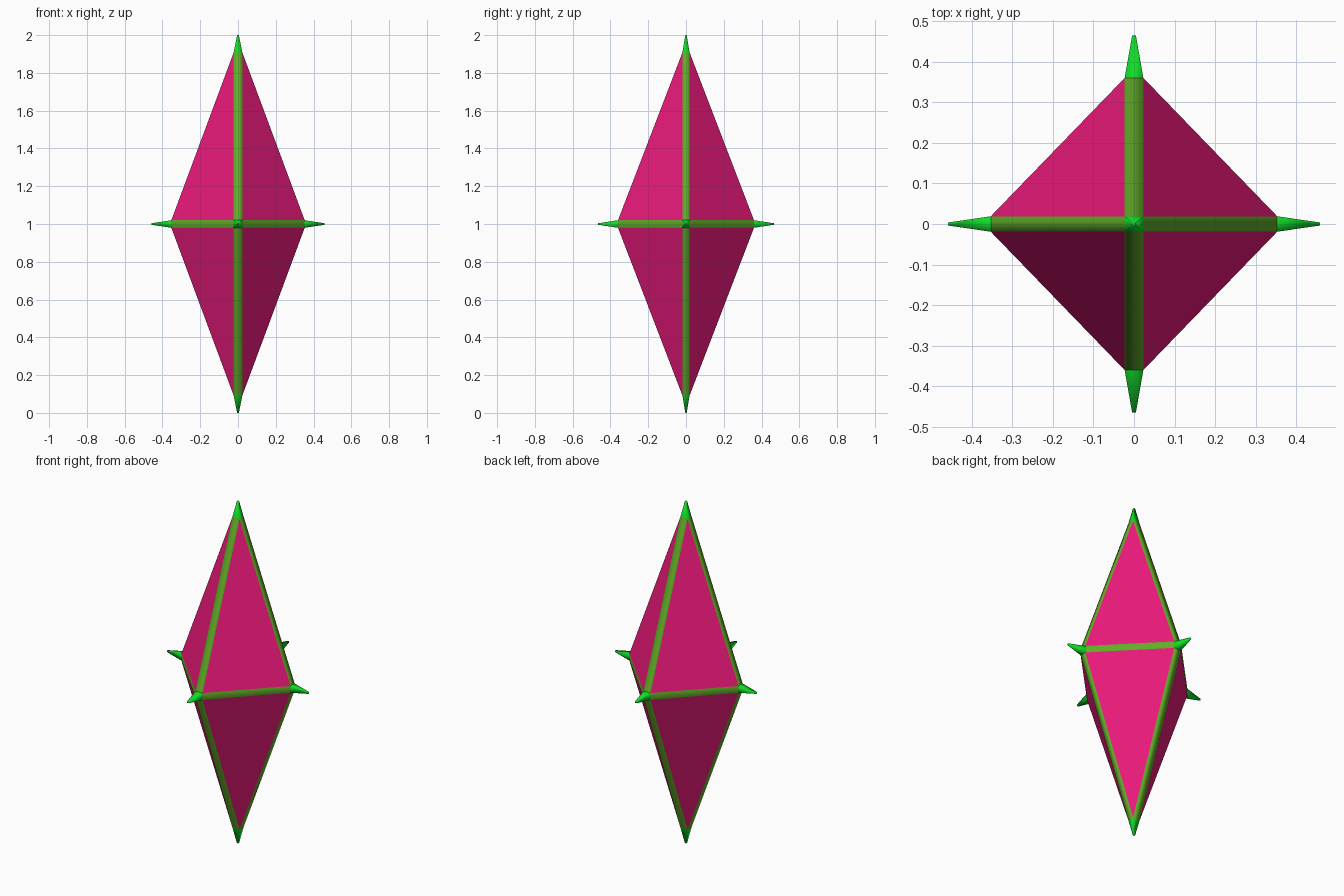
import bpy, bmesh
from itertools import product
from mathutils import Vector

if "Cube" in bpy.data.objects:
    bpy.data.objects.remove(bpy.data.objects["Cube"])

REACH = Vector((0.353, 0.36, 0.908))   # where each corner is cut off
TIP = Vector((0.458, 0.465, 1.0))      # where each spike ends
HALF = Vector((0.023, 0.019, 0.02))    # half width of edge bands per axis
CENTRE = Vector((0, 0, 1))


def material(name, rgb):
    m = bpy.data.materials.new(name)
    m.diffuse_color = (*rgb, 1)
    m.use_nodes = True
    m.node_tree.nodes["Principled BSDF"].inputs["Base Color"].default_value = m.diffuse_color
    return m


def finish(name, bm, mats):
    me = bpy.data.meshes.new(name)
    for f in bm.faces:
        f.smooth = True
    bm.to_mesh(me)
    bm.free()
    for m in mats:
        me.materials.append(m)
    ob = bpy.data.objects.new(name, me)
    bpy.context.collection.objects.link(ob)
    return ob


def corner_ring(axis, side, dist, scale):
    """Four points of the small rectangle across one crystal corner."""
    b, c = [i for i in range(3) if i != axis]
    ring = []
    for sb, sc in ((-1, -1), (1, -1), (1, 1), (-1, 1)):
        p = Vector()
        p[axis] = side * dist
        p[b] = sb * HALF[b] * scale
        p[c] = sc * HALF[c] * scale
        ring.append(p + CENTRE)
    return ring


pink = material("pink", (0.84, 0.01, 0.2))
olive = material("edge_green", (0.12, 0.42, 0.02))
green = material("spike_green", (0.005, 0.72, 0.02))

# Crystal body: eight facets with chamfered edge bands
bm = bmesh.new()
for axis, side in product(range(3), (-1, 1)):
    for p in corner_ring(axis, side, REACH[axis], 1):
        bm.verts.new(p)
bmesh.ops.convex_hull(bm, input=bm.verts[:])
bmesh.ops.dissolve_limit(bm, angle_limit=0.02, verts=bm.verts[:], edges=bm.edges[:])
bmesh.ops.recalc_face_normals(bm, faces=bm.faces[:])
bm.normal_update()
caps = []
for f in bm.faces:
    n = [abs(v) for v in f.normal]
    if max(n) > 0.99:
        caps.append(f)
    f.material_index = 1 if min(n) < 0.01 else 0
bmesh.ops.delete(bm, geom=caps, context='FACES_ONLY')
body = finish("crystal_body", bm, (pink, olive))
wn = body.modifiers.new("flat_facets", 'WEIGHTED_NORMAL')
wn.weight = 100

# Tapered spikes on the six corners
bm = bmesh.new()
for axis, side in product(range(3), (-1, 1)):
    base = [bm.verts.new(p) for p in corner_ring(axis, side, REACH[axis], 1)]
    end = [bm.verts.new(p) for p in corner_ring(axis, side, TIP[axis], 0.2)]
    faces = [bm.faces.new((base[i], base[(i + 1) % 4], end[(i + 1) % 4], end[i]))
             for i in range(4)]
    faces.append(bm.faces.new(end))
    bm.normal_update()
    for f in faces:   # point every face away from the spike's middle
        mid = sum((v.co for v in base + end), Vector()) / 8
        if f.normal.dot(f.calc_center_median() - mid) < 0:
            f.normal_flip()
finish("corner_spikes", bm, (green,))
